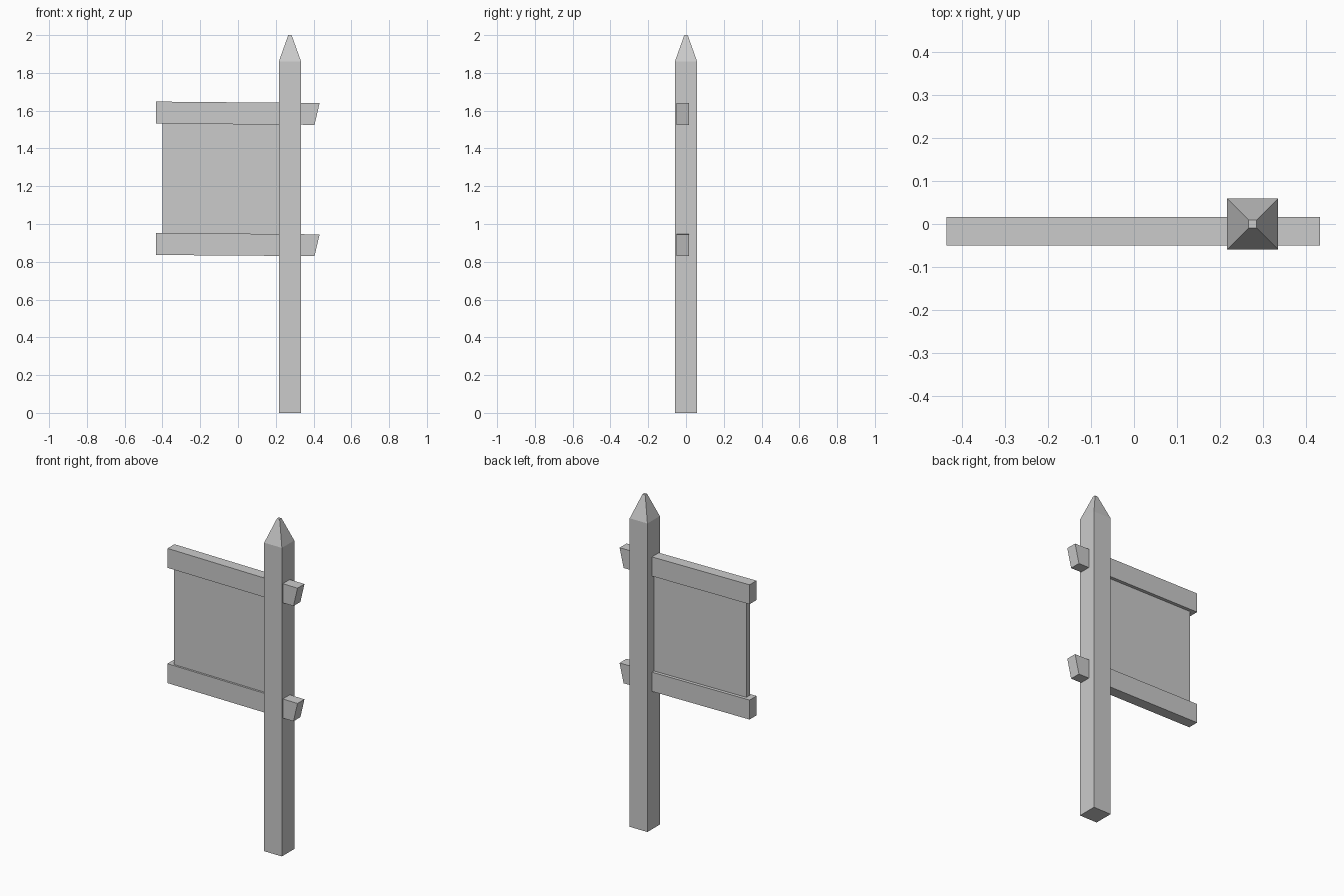
import bpy

if "Cube" in bpy.data.objects:
    bpy.data.objects.remove(bpy.data.objects["Cube"])


def mesh_object(name, verts, faces):
    me = bpy.data.meshes.new(name)
    me.from_pydata(verts, [], faces)
    me.update()
    ob = bpy.data.objects.new(name, me)
    bpy.context.collection.objects.link(ob)
    return ob


def loft(name, rings):
    """Skin a stack of four-sided rings and cap both ends."""
    faces = [(3, 2, 1, 0)]
    for k in range(len(rings) - 1):
        a, b = 4 * k, 4 * k + 4
        faces += [(a + i, a + (i + 1) % 4, b + (i + 1) % 4, b + i) for i in range(4)]
    t = 4 * (len(rings) - 1)
    faces.append((t, t + 1, t + 2, t + 3))
    return mesh_object(name, [v for r in rings for v in r], faces)


def square(cx, cy, h, z):
    return [(cx - h, cy - h, z), (cx + h, cy - h, z),
            (cx + h, cy + h, z), (cx - h, cy + h, z)]


def slab(name, profile, y0, y1):
    """Extrude an x-z outline from back to front."""
    return loft(name, [[(x, y, z) for x, z in profile] for y in (y1, y0)])


# post with pointed top
PX = 0.275
loft("post", [square(PX, 0, 0.059, 0), square(PX, 0, 0.059, 1.86),
              square(PX, 0, 0.009, 2.0)])

# two cross rails with slanted right ends
for name, z in (("lower_rail", 0.83), ("upper_rail", 1.525)):
    slab(name, [(-0.435, z + 0.006), (0.405, z), (0.432, z + 0.115),
                (-0.435, z + 0.123)], -0.05, 0.016)

# thin sign board between the rails, set into the post
slab("sign_board", [(-0.40, 0.93), (0.23, 0.93), (0.23, 1.545), (-0.40, 1.545)],
     -0.038, -0.004)
